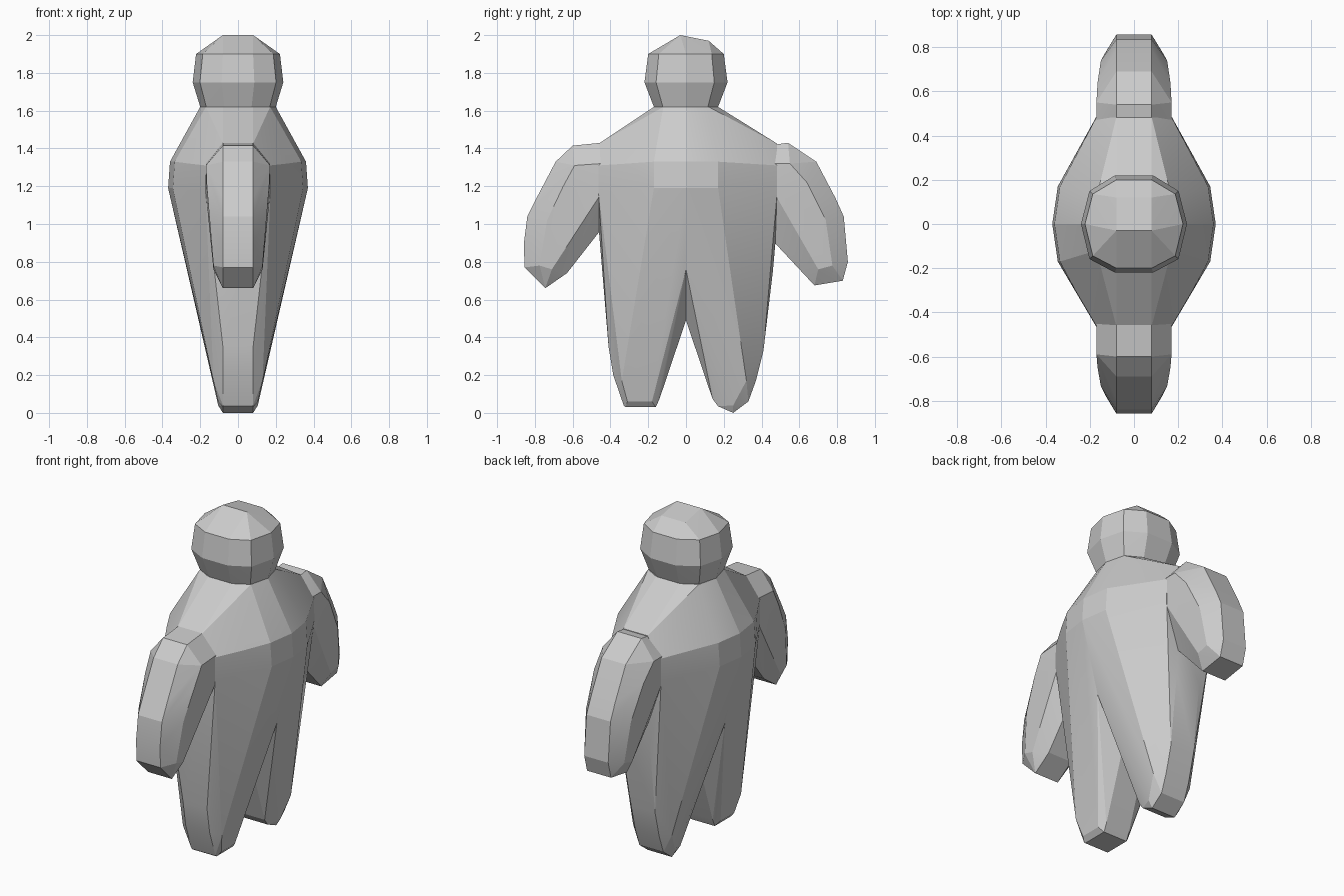
import bpy, bmesh, math


def mirror_x(pts):
    return [(s * x, y, z) for x, y, z in pts for s in (1, -1)]


def hull(name, pts):
    """Convex faceted solid, symmetric in x."""
    bm = bmesh.new()
    for p in mirror_x(pts):
        bm.verts.new(p)
    bmesh.ops.remove_doubles(bm, verts=bm.verts, dist=0.001)
    res = bmesh.ops.convex_hull(bm, input=bm.verts)
    junk = [g for g in res['geom_interior'] + res['geom_unused']
            if isinstance(g, bmesh.types.BMVert) and g.is_valid]
    bmesh.ops.delete(bm, geom=list(set(junk)), context='VERTS')
    bmesh.ops.dissolve_limit(bm, angle_limit=math.radians(2),
                             verts=bm.verts, edges=bm.edges)
    bmesh.ops.recalc_face_normals(bm, faces=bm.faces)
    me = bpy.data.meshes.new(name)
    bm.to_mesh(me)
    bm.free()
    ob = bpy.data.objects.new(name, me)
    bpy.context.collection.objects.link(ob)
    bpy.ops.object.select_all(action='DESELECT')
    ob.select_set(True)
    bpy.context.view_layer.objects.active = ob
    bpy.ops.object.shade_smooth_by_angle(angle=math.radians(14))
    return ob


# Head: stacked faceted rings
def ring(rx, ry, z):
    return [(rx * a, ry * b, z) for a, b in
            ((0.36, 1), (0.84, 0.68), (1, 0), (0.84, -0.72), (0.36, -1))]


hull("head", ring(0.2, 0.17, 1.62) + ring(0.24, 0.22, 1.75)
     + ring(0.222, 0.2, 1.9)
     + [(0.08, -0.03, 2.0), (0.08, 0.12, 1.97), (0.08, -0.15, 1.93)])

# Body: two convex halves, each running from the neck to one foot
legs = {
    "front_body_half": (-1, 0.463,
        [(0.08, 0.46, 0.95), (0.08, 0.43, 0.6), (0.08, 0.41, 0.35),
         (0.08, 0.385, 0.2), (0.08, 0.33, 0.04), (0.08, 0.32, 0.03),
         (0.08, 0.16, 0.03), (0.08, 0.14, 0.075),
         (0.13, 0.34, 0.17), (0.13, 0.2, 0.17), (0.105, 0.31, 0.06),
         (0.105, 0.18, 0.06)]),
    "back_body_half": (1, 0.483,
        [(0.08, 0.482, 1.0), (0.08, 0.46, 0.75), (0.08, 0.41, 0.33),
         (0.08, 0.37, 0.17), (0.08, 0.33, 0.06), (0.08, 0.25, 0.0),
         (0.08, 0.17, 0.035), (0.08, 0.14, 0.075),
         (0.13, 0.32, 0.17), (0.13, 0.2, 0.17), (0.105, 0.25, 0.04)]),
}
for name, (s, end, leg) in legs.items():
    torso = [(0.2, 0, 1.62), (0.17, 0.12, 1.62), (0.08, 0.17, 1.62),
             (0.36, 0, 1.33), (0.335, 0.17, 1.33), (0.26, 0.31, 1.32),
             (0.37, 0, 1.19), (0.345, 0.17, 1.19), (0.265, 0.31, 1.19),
             (0.08, end, 1.425), (0.17, end, 1.31), (0.172, end, 1.17),
             (0.26, 0, 0.76), (0.08, 0, 0.49)]
    hull(name, [(x, s * y, z) for x, y, z in torso + leg])

# Arms: narrow outer ridge profile plus wider flanks
arms = {
    "front_arm": (-1,
        [(0.45, 1.43), (0.6, 1.415), (0.69, 1.33), (0.79, 1.14),
         (0.84, 1.04), (0.858, 0.9), (0.855, 0.77), (0.745, 0.66),
         (0.63, 0.74), (0.45, 0.97)],
        [(0.17, 0.45, 1.32), (0.17, 0.45, 1.16), (0.17, 0.59, 1.31),
         (0.165, 0.65, 1.2), (0.15, 0.735, 1.02), (0.13, 0.775, 0.78),
         (0.13, 0.71, 0.76)]),
    "back_arm": (1,
        [(0.47, 1.42), (0.54, 1.43), (0.69, 1.33), (0.79, 1.14),
         (0.835, 1.04), (0.857, 0.8), (0.83, 0.7), (0.68, 0.675),
         (0.6, 0.765), (0.47, 0.9)],
        [(0.17, 0.47, 1.32), (0.17, 0.47, 1.16), (0.17, 0.55, 1.32),
         (0.165, 0.64, 1.22), (0.15, 0.74, 1.02), (0.13, 0.775, 0.78),
         (0.13, 0.7, 0.76)]),
}
for name, (s, ridge, flank) in arms.items():
    hull(name, [(x, s * y, z) for x, y, z in
                [(0.08, y, z) for y, z in ridge] + flank])
